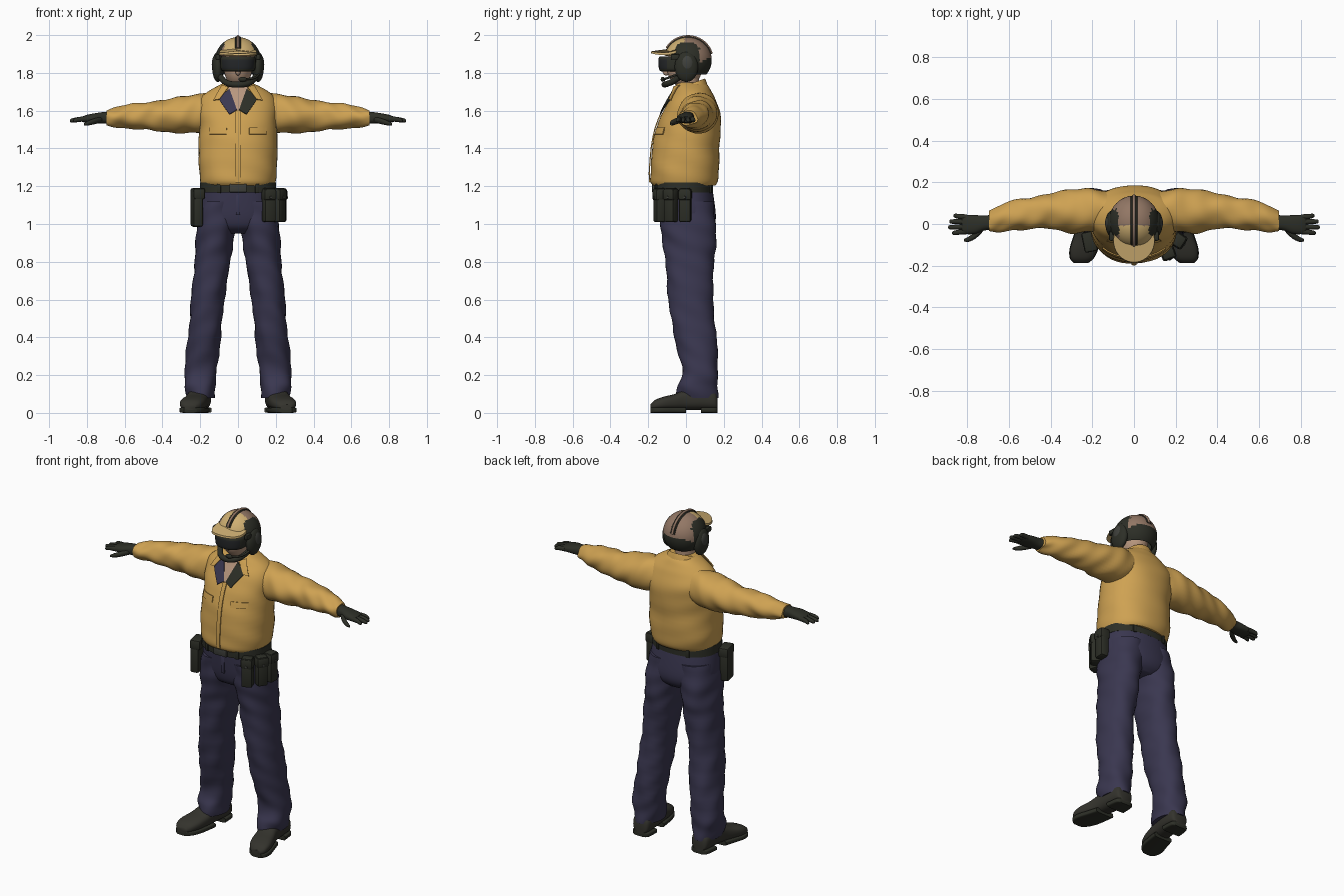
import bpy, bmesh, math
from mathutils import Vector, Matrix

cube = bpy.data.objects.get("Cube")
if cube:
    bpy.data.objects.remove(cube)


def material(name, rgb):
    m = bpy.data.materials.new(name)
    m.use_nodes = True
    m.diffuse_color = (*rgb, 1)
    m.node_tree.nodes["Principled BSDF"].inputs["Base Color"].default_value = (*rgb, 1)
    return m


YELLOW = material("yellow cloth", (0.62, 0.36, 0.085))
NAVY = material("navy cloth", (0.042, 0.038, 0.08))
GEAR = material("dark green gear", (0.026, 0.028, 0.02))
BOOT = material("boot leather", (0.034, 0.033, 0.026))
SKIN = material("skin", (0.48, 0.31, 0.21))
TAN = material("helmet tan", (0.62, 0.43, 0.17))
BROWN = material("helmet brown", (0.29, 0.185, 0.13))
LENS = material("goggle lens", (0.018, 0.02, 0.022))
BUCKLE = material("buckle grey", (0.05, 0.052, 0.045))


def finish(name, bm, mats, rule=None):
    bmesh.ops.recalc_face_normals(bm, faces=bm.faces)
    if rule:
        for f in bm.faces:
            f.material_index = rule(f.calc_center_median())
    me = bpy.data.meshes.new(name)
    bm.to_mesh(me)
    bm.free()
    for m in mats:
        me.materials.append(m)
    ob = bpy.data.objects.new(name, me)
    bpy.context.collection.objects.link(ob)
    return ob


def refine(rows, k):
    """Smooth spline through a table of sections."""
    out, n = [], len(rows)
    for i in range(n - 1):
        p = [rows[max(0, min(n - 1, i + d))] for d in (-1, 0, 1, 2)]
        for j in range(k):
            t = j / k
            out.append([b + t * ((c - a) / 2 + t * (a - 2.5 * b + 2 * c - d / 2
                        + t * (1.5 * (b - c) + (d - a) / 2))) for a, b, c, d in zip(*p)])
    return out + [list(rows[-1])]


def loft(name, axis, rows, mats, side=1, k=4, seg=32, n=2.0, fold=0.0, rule=None):
    """Rows are (along axis, centre 1, centre 2, radius 1, radius 2)."""
    bm, rings = bmesh.new(), []
    for u, c1, c2, r1, r2 in refine(rows, k):
        ring = []
        for j in range(seg):
            a = math.tau * j / seg
            ca, sa = math.cos(a), math.sin(a)
            w = fold * (math.sin(55 * u + 3 * sa + 2 * ca) + math.sin(23 * u + 4 * a))
            p = c1 + (r1 + w) * math.copysign(abs(ca) ** (2 / n), ca)
            q = c2 + (r2 + w) * math.copysign(abs(sa) ** (2 / n), sa)
            v = {"x": (u, p, q), "y": (p, u, q), "z": (p, q, u)}[axis]
            ring.append(bm.verts.new((v[0] * side, v[1], v[2])))
        rings.append(ring)
    for a, b in zip(rings, rings[1:]):
        for j in range(seg):
            bm.faces.new((a[j], a[(j + 1) % seg], b[(j + 1) % seg], b[j]))
    bm.faces.new(rings[0])
    bm.faces.new(rings[-1])
    return finish(name, bm, mats, rule)


def ball(name, loc, radii, mats, rule=None, cut=None):
    bm = bmesh.new()
    bmesh.ops.create_uvsphere(bm, u_segments=48, v_segments=32, radius=1)
    for v in bm.verts:
        v.co = Vector(loc) + Vector([a * b for a, b in zip(v.co, radii)])
    if cut:
        gone = [f for f in bm.faces if cut(f.calc_center_median())]
        bmesh.ops.delete(bm, geom=gone, context="FACES")
    return finish(name, bm, mats, rule)


def box(name, loc, size, mat, turn=0.0, bevel=0.01):
    bm = bmesh.new()
    bmesh.ops.create_cube(bm, size=1)
    bmesh.ops.scale(bm, vec=size, verts=bm.verts)
    bmesh.ops.bevel(bm, geom=bm.edges[:], offset=bevel, segments=2, affect="EDGES", profile=0.5)
    bmesh.ops.transform(bm, matrix=Matrix.Translation(loc) @ Matrix.Rotation(turn, 4, "Z"), verts=bm.verts)
    return finish(name, bm, [mat])


def tube(name, points, radius, mat):
    cu = bpy.data.curves.new(name, "CURVE")
    cu.dimensions = "3D"
    cu.bevel_depth, cu.bevel_resolution, cu.use_fill_caps = radius, 3, True
    sp = cu.splines.new("POLY")
    pts = refine(points, 4)
    sp.points.add(len(pts) - 1)
    for p, c in zip(sp.points, pts):
        p.co = (*c, 1)
    cu.materials.append(mat)
    ob = bpy.data.objects.new(name, cu)
    bpy.context.collection.objects.link(ob)


def thicken(ob, amount):
    mod = ob.modifiers.new("thickness", "SOLIDIFY")
    mod.thickness, mod.offset = amount, 0


# Shirt body
TORSO = [(1.205, 0, -.01, .193, .165), (1.23, 0, -.01, .2, .178), (1.3, 0, -.005, .208, .182),
         (1.42, 0, 0, .208, .176), (1.52, 0, .016, .205, .17), (1.6, 0, .03, .212, .15),
         (1.66, 0, .033, .2, .122), (1.7, 0, .033, .16, .1), (1.735, 0, .03, .1, .085),
         (1.75, 0, .025, .065, .065)]
loft("shirt_body", "z", TORSO, [YELLOW], n=2.2, fold=.0015, seg=48)


def front_y(x, z):
    rows = refine(TORSO, 4)
    a, b = next(((a, b) for a, b in zip(rows, rows[1:]) if a[0] <= z <= b[0]), rows[-2:])
    t = (z - a[0]) / (b[0] - a[0])
    _, _, c, rx, ry = [p + (q - p) * t for p, q in zip(a, b)]
    return c - ry * max(0, 1 - abs(x / rx) ** 2.2) ** (1 / 2.2)


def plate(name, corners, mat, lift=.006, side=1, n=8):
    """Thin four-cornered patch (x, z) laid on the chest."""
    bm, grid = bmesh.new(), []
    a, b, c, d = [Vector(p) for p in corners]
    for i in range(n + 1):
        for j in range(n + 1):
            x, z = a.lerp(b, i / n).lerp(d.lerp(c, i / n), j / n)
            grid.append(bm.verts.new((side * x, front_y(x, z) - lift, z)))
    for i in range(n):
        for j in range(n):
            k = i * (n + 1) + j
            bm.faces.new((grid[k], grid[k + 1], grid[k + n + 2], grid[k + n + 1]))
    thicken(finish(name, bm, [mat]), .006)


# Open neck, lapels, placket and pocket flaps
plate("shirt_placket", [(-.012, 1.22), (.012, 1.22), (.012, 1.6), (-.012, 1.6)], YELLOW)
plate("open_neck", [(-.004, 1.6), (.004, 1.6), (.055, 1.725), (-.055, 1.725)], SKIN, .005)
for s, tag, lining in ((1, "left", GEAR), (-1, "right", NAVY)):
    plate(tag + "_lapel", [(.006, 1.605), (.045, 1.58), (.105, 1.665), (.045, 1.715)], lining, .009, s)
    plate(tag + "_collar_point", [(.05, 1.725), (.085, 1.735), (.13, 1.655), (.098, 1.66)], YELLOW, .013, s)
    plate(tag + "_pocket_flap", [(.06, 1.475), (.15, 1.475), (.15, 1.51), (.06, 1.51)], YELLOW, .003, s)

# Standing collar, higher at the back
bm, strip = bmesh.new(), []
for i in range(33):
    a = .55 + (math.tau - 1.1) * i / 32
    top = 1.705 + .062 * (1 - math.cos(a)) / 2
    strip.append([bm.verts.new((rx * math.sin(a), .017 - ry * math.cos(a), top - drop))
                  for rx, ry, drop in ((.118, .1, .06), (.095, .09, .02), (.083, .084, 0), (.075, .075, .04))])
for a, b in zip(strip, strip[1:]):
    for j in range(3):
        bm.faces.new((a[j], a[j + 1], b[j + 1], b[j]))
thicken(finish("shirt_collar", bm, [YELLOW]), .007)

# Trousers seat and belt
loft("trouser_seat", "z", [(.95, 0, .02, .1, .09), (.98, 0, .013, .17, .13), (1.03, 0, .01, .205, .148),
     (1.12, 0, 0, .205, .15), (1.22, 0, -.012, .19, .146)], [NAVY], n=2.3)
loft("belt", "z", [(1.168, 0, -.013, .203, .156), (1.22, 0, -.013, .201, .157)], [GEAR], k=1, n=2.3, seg=48)
box("belt_buckle", (0, -.172, 1.195), (.09, .014, .055), BUCKLE, bevel=.004)
for x in (-.1, .1):
    box("belt_keeper", (x, -.15, 1.195), (.022, .02, .062), GEAR, x * 3, .004)
    box("back_belt_keeper", (x, .126, 1.195), (.022, .02, .062), GEAR, -x * 3, .004)
box("trouser_fly", (0, -.147, 1.11), (.022, .012, .12), NAVY, bevel=.004)

# Belt pouches
for i, (x, y, turn) in enumerate([(.163, -.14, .35), (.215, -.08, 1.0), (.228, -.005, 1.5)]):
    box("left_pouch", (x, y, 1.1), (.064, .056, .18), GEAR, turn, .012)
    box("left_pouch_flap", (x, y, 1.155), (.07, .064, .06), GEAR, turn, .012)
    box("pouch_snap", (x, y, 1.14), (.014, .072, .014), BUCKLE, turn, .004)
box("right_holster", (-.218, -.085, 1.085), (.055, .09, .2), GEAR, .2, .014)
box("right_holster_flap", (-.213, -.085, 1.16), (.064, .098, .06), GEAR, .2, .012)

LEG = [(1.12, .098, 0, .1, .143), (1, .113, .01, .104, .148), (.9, .125, .018, .098, .14),
       (.8, .135, .02, .095, .13), (.6, .16, .025, .088, .118), (.4, .178, .05, .087, .112),
       (.22, .198, .075, .086, .094), (.14, .2, .06, .081, .108), (.08, .197, .06, .07, .108)]
ARM = [(.08, .05, 1.605, .09, .1), (.2, .066, 1.587, .105, .104), (.3, .06, 1.578, .104, .096),
       (.4, .063, 1.572, .084, .083), (.5, .05, 1.572, .077, .073), (.6, .038, 1.568, .069, .061),
       (.66, .02, 1.564, .058, .048), (.695, .012, 1.562, .048, .04)]
PALM = [(.67, .01, 1.563, .036, .033), (.72, .004, 1.562, .036, .03), (.76, -.002, 1.56, .045, .026),
        (.8, -.003, 1.557, .046, .021), (.825, -.003, 1.554, .042, .014)]
# Boot rows: y, centre x, half width, height
SHOE = [(.166, .2, .035, .08), (.15, .2, .053, .12), (.08, .203, .06, .14), (0, .212, .058, .125),
        (-.06, .225, .063, .1), (-.12, .24, .066, .085), (-.165, .25, .054, .068), (-.188, .254, .03, .045)]

for s, tag in ((1, "left"), (-1, "right")):
    # Leg and sleeve
    loft(tag + "_trouser_leg", "z", LEG, [NAVY], s, 6, fold=.0025, n=2.2)
    loft(tag + "_sleeve", "x", ARM, [YELLOW], s, 7, fold=.0025)
    # Boot with a raised arch between heel and sole
    loft(tag + "_boot", "y", [(y, x, h / 2 + .008, w, h / 2 - .008) for y, x, w, h in SHOE], [BOOT], s, n=2.6)
    for part, rows in (("_heel", SHOE[:3]), ("_sole", SHOE[3:])):
        loft(tag + part, "y", [(y, x, .015, w + .003, .015) for y, x, w, h in rows], [GEAR], s, n=5)
    # Glove
    loft(tag + "_glove", "x", PALM, [GEAR], s, n=2.4)
    for i, tip in enumerate((.872, .89, .885, .865)):
        y = -.036 + .023 * i
        loft(tag + "_finger", "x", [(.8, y, 1.556, .013, .014), (.84, y * 1.1, 1.554, .012, .013),
             (tip - .008, y * 1.2, 1.548, .01, .01), (tip, y * 1.2, 1.546, .004, .004)], [GEAR], s, seg=12)
    loft(tag + "_thumb", "x", [(.72, -.02, 1.553, .012, .014), (.755, -.05, 1.545, .017, .016),
         (.79, -.072, 1.535, .013, .013), (.815, -.078, 1.528, .006, .006)], [GEAR], s, seg=14)
    # Ear cup and its mount
    ball(tag + "_ear_cup", (s * .106, .002, 1.832), (.031, .062, .08), [GEAR])
    ball(tag + "_ear_cap", (s * .118, .005, 1.845), (.021, .038, .05), [BUCKLE])
    box(tag + "_visor_mount", (s * .108, -.058, 1.885), (.022, .045, .03), GEAR, bevel=.006)

# Neck and head
loft("neck", "z", [(1.62, 0, .02, .065, .065), (1.7, 0, .008, .057, .06), (1.79, 0, .005, .058, .065)], [SKIN])
ball("head", (0, -.008, 1.835), (.076, .095, .112), [SKIN])
ball("nose", (0, -.104, 1.808), (.014, .02, .022), [SKIN])

# Goggles with a darker lens
loft("goggles", "z", [(1.808, 0, -.045, .075, .085), (1.82, 0, -.045, .091, .098),
     (1.872, 0, -.045, .094, .101), (1.888, 0, -.045, .085, .093)], [GEAR, LENS], seg=48, n=2.4,
     rule=lambda c: int(c.y < -.1 and 1.82 < c.z < 1.872))

# Chin strap and microphone
jaw = [(.1, -.02, 1.79), (.075, -.065, 1.757), (.045, -.1, 1.742), (0, -.114, 1.738)]
tube("chin_strap", jaw + [(-x, y, z) for x, y, z in jaw[-2::-1]], .016, GEAR)
tube("microphone_boom", [(.115, -.03, 1.8), (.09, -.09, 1.775), (.035, -.122, 1.765)], .006, GEAR)
ball("microphone", (.025, -.122, 1.766), (.022, .012, .013), [GEAR])


# Camouflaged helmet shell
def camouflage(c):
    wave = .012 * math.sin(40 * c.y + 25 * c.z)
    if c.y > -.01 and c.z < 1.865 + wave:
        return 2
    if abs(c.x) > .07 + wave and -.06 < c.y < .07 and c.z < 1.955:
        return 2
    return 1 if c.y > .015 + wave * 2 or c.x < -.07 else 0


shell = ball("helmet_shell", (0, .01, 1.868), (.117, .122, .117), [TAN, BROWN, GEAR], camouflage,
             lambda c: c.z < 1.79 or (c.y < -.03 and c.z < 1.89))
thicken(shell, .008)

# Brim, drooping at its sides
brim = loft("helmet_brim", "z", [(1.915, 0, -.08, .1, .105), (1.926, 0, -.08, .098, .103)], [TAN], k=1, seg=40)
for v in brim.data.vertices:
    v.co.z += -2.6 * v.co.x ** 2 + .2 * (v.co.y + .13)

# Crest rails
for x, r, rise, mat in ((-.011, .005, .003, GEAR), (.011, .005, .003, GEAR), (0, .007, .008, BROWN)):
    arc = [math.radians(d) for d in range(15, 151, 15)]
    tube("helmet_crest", [(x, .01 + (.122 + rise) * math.cos(a), 1.868 + (.117 + rise) * math.sin(a))
                          for a in arc], r, mat)

# Smooth shading with crisp edges
bpy.ops.object.select_all(action="DESELECT")
for ob in bpy.context.scene.objects:
    if ob.type in {"MESH", "CURVE"}:
        ob.select_set(True)
        bpy.context.view_layer.objects.active = ob
bpy.ops.object.convert(target="MESH")
bpy.ops.object.shade_smooth_by_angle(angle=math.radians(40))
